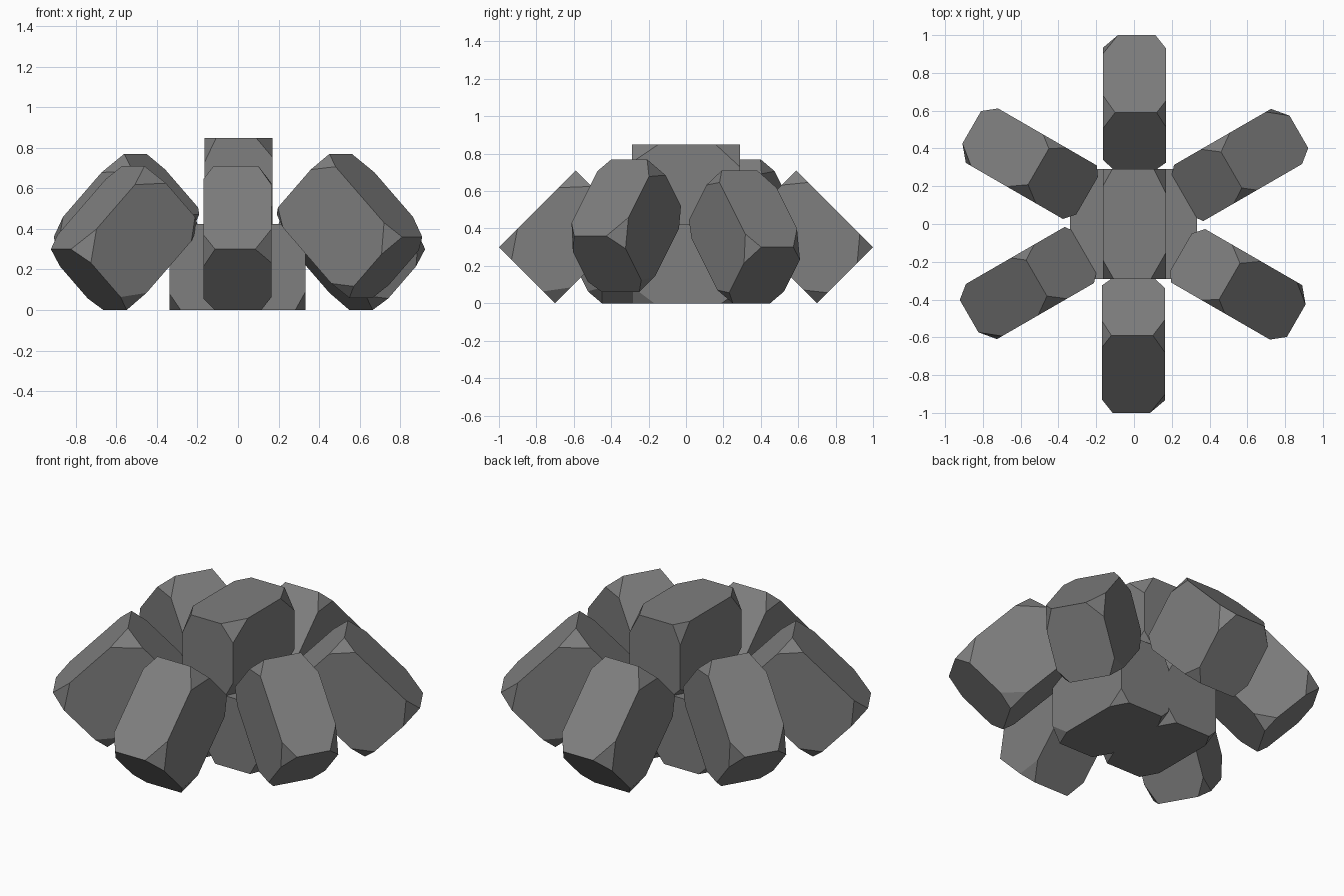
import bpy
import bmesh
from math import radians
from mathutils import Matrix, Vector

cube = bpy.data.objects.get("Cube")
if cube:
    bpy.data.objects.remove(cube, do_unlink=True)

# Single stone colour
stone = bpy.data.materials.new("stone_grey")
stone.use_nodes = True
colour = (0.21, 0.21, 0.21, 1.0)
stone.diffuse_color = colour
shader = stone.node_tree.nodes["Principled BSDF"]
shader.inputs["Base Color"].default_value = colour
shader.inputs["Roughness"].default_value = 0.9

# Stone half sizes, and how far each corner is chipped along x, y and z
HALF = Vector((0.1675, 0.29, 0.212))
CHIPS = {
    (-1, -1, -1): (0.055, 0.10, 0.08),
    (1, -1, -1): (0.05, 0.12, 0.09),
    (-1, 1, -1): (0.05, 0.09, 0.05),
    (1, 1, -1): (0.055, 0.10, 0.07),
    (-1, -1, 1): (0.057, 0.10, 0.12),
    (1, -1, 1): (0.08, 0.14, 0.095),
    (-1, 1, 1): (0.05, 0.09, 0.11),
    (1, 1, 1): (0.065, 0.13, 0.12),
}


def stone_mesh():
    """Box with each corner cut off by a slanted triangle."""
    bm = bmesh.new()
    for signs, chip in CHIPS.items():
        for axis in range(3):
            point = Vector([s * h for s, h in zip(signs, HALF)])
            point[axis] -= signs[axis] * chip[axis]
            bm.verts.new(point)
    bmesh.ops.convex_hull(bm, input=bm.verts[:])
    bmesh.ops.dissolve_limit(bm, angle_limit=radians(1),
                             verts=bm.verts[:], edges=bm.edges[:])
    bmesh.ops.recalc_face_normals(bm, faces=bm.faces[:])
    mesh = bpy.data.meshes.new("chipped_stone")
    bm.to_mesh(mesh)
    bm.free()
    mesh.materials.append(stone)
    return mesh


MESH = stone_mesh()


def add_stone(name, matrix):
    obj = bpy.data.objects.new(name, MESH)
    bpy.context.collection.objects.link(obj)
    obj.matrix_world = matrix


# Central stack: two stones side by side with one on top
add_stone("base_stone_right", Matrix.Translation((-HALF.x - 0.0025, 0, HALF.z)))
add_stone("base_stone_left", Matrix.Translation((HALF.x - 0.0025, 0, HALF.z)))
add_stone("top_stone", Matrix.Translation((0.0025, 0, 3 * HALF.z)))

# Ring of six stones leaning at 45 degrees, two of them raised a little
RING = ["front", "front_left", "back_left", "back", "back_right", "front_right"]
for i, side in enumerate(RING):
    lift = 0.06 if side in ("front_left", "back_right") else 0.0
    place = Matrix.Translation((-0.0025, -0.645, 0.355 + lift))
    turn = Matrix.Rotation(radians(60 * i), 4, "Z")
    add_stone(side + "_leaning_stone",
              turn @ place @ Matrix.Rotation(radians(45), 4, "X"))
